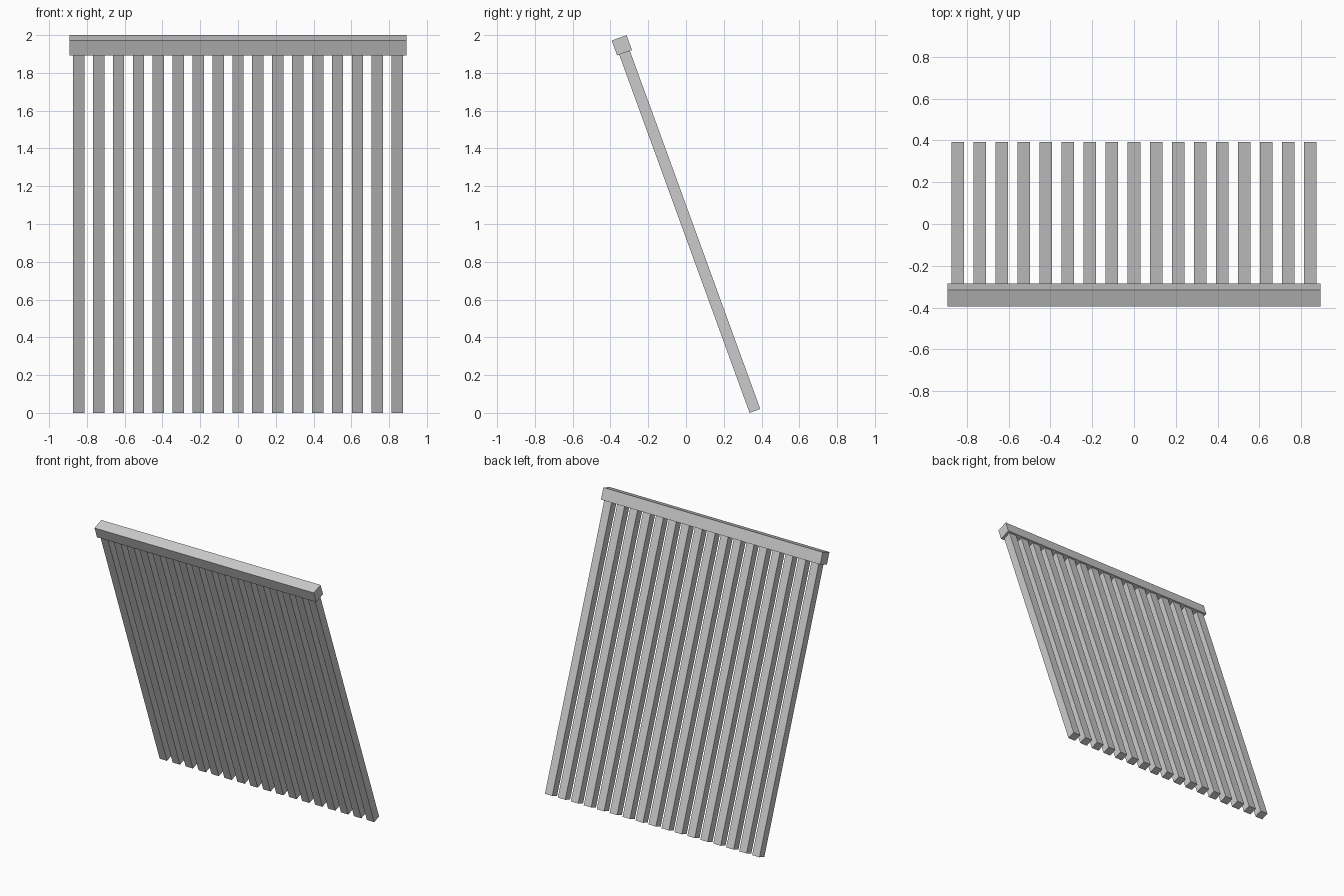
import bpy
from math import radians, sin, cos
from mathutils import Vector

if "Cube" in bpy.data.objects:
    bpy.data.objects.remove(bpy.data.objects["Cube"])

TILT = radians(20)
BAR, RAIL, LENGTH = 0.06, 0.084, 2.102   # bar side, rail side, total length on the slope
COUNT, SPAN, RAIL_WIDTH = 17, 1.687, 1.785
up = Vector((0, -sin(TILT), cos(TILT)))
foot = Vector((0, 0.365, BAR / 2 * sin(TILT)))   # centre of the bar feet


def tilted_box(name, x, start, end, width, depth):
    """Box leaning along the slope between two distances from the foot."""
    bpy.ops.mesh.primitive_cube_add(size=1)
    ob = bpy.context.object
    ob.name = name
    ob.location = foot + up * (start + end) / 2 + Vector((x, 0, 0))
    ob.rotation_euler = (TILT, 0, 0)
    ob.scale = (width, depth, end - start)
    return ob


# Row of square bars, butting against the rail
for i in range(COUNT):
    x = SPAN * (i / (COUNT - 1) - 0.5)
    tilted_box(f"bar_{i + 1:02d}", x, 0, LENGTH - RAIL, BAR, BAR)

# Top rail
tilted_box("top_rail", 0, LENGTH - RAIL, LENGTH, RAIL_WIDTH, RAIL)
